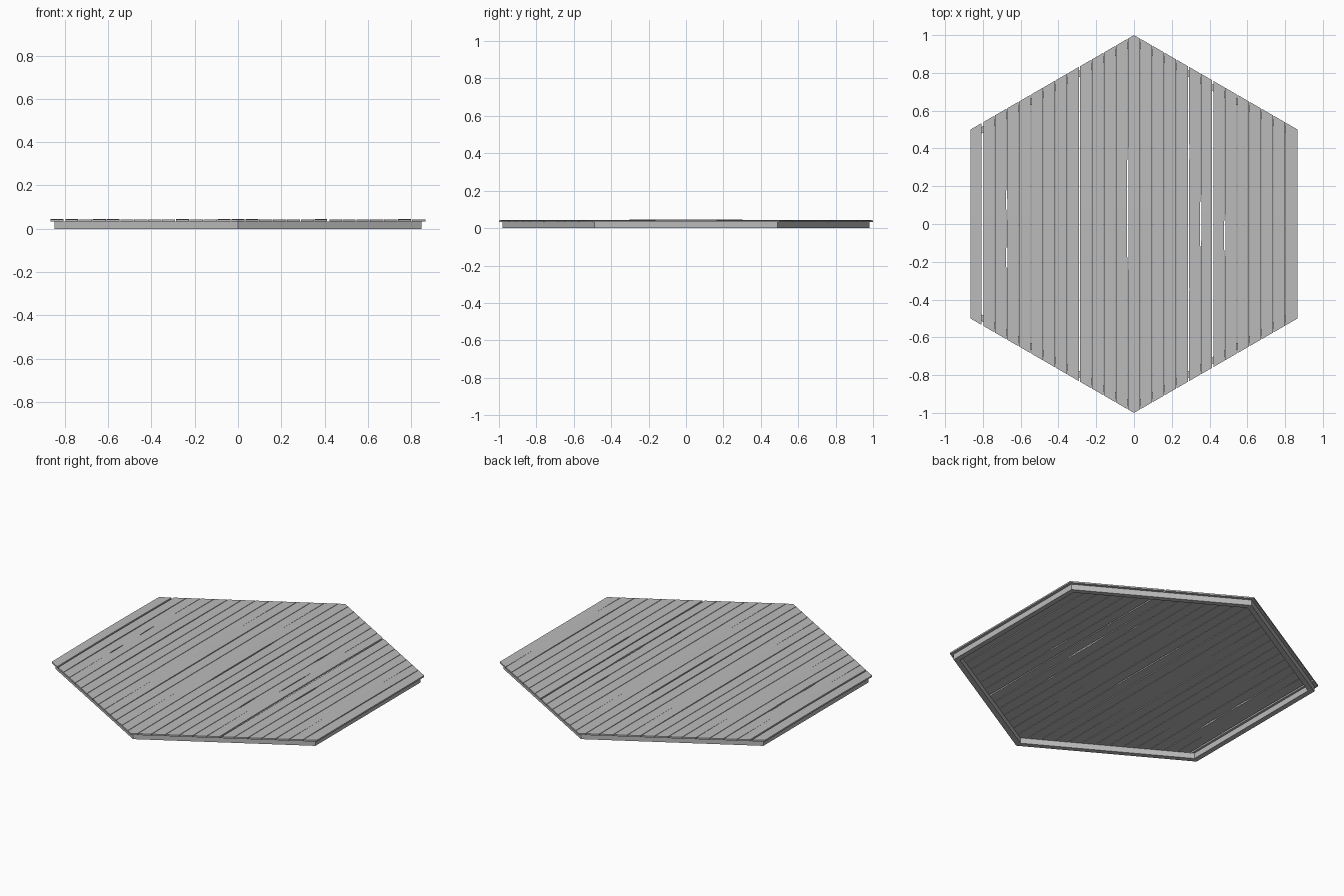
import bpy, bmesh, math, random

if "Cube" in bpy.data.objects:
    bpy.data.objects.remove(bpy.data.objects["Cube"], do_unlink=True)

random.seed(4)
APOTHEM = math.sqrt(3) / 2
PLANKS = 27
PITCH = 2 * APOTHEM / PLANKS
DECK_Z, DECK_TOP = 0.033, 0.042
ROWS = 24

grey = bpy.data.materials.new("plain grey")
grey.use_nodes = True
colour = (0.5, 0.5, 0.5, 1)
grey.diffuse_color = colour
grey.node_tree.nodes["Principled BSDF"].inputs["Base Color"].default_value = colour


def finish(bm, name):
    bmesh.ops.recalc_face_normals(bm, faces=bm.faces)
    mesh = bpy.data.meshes.new(name)
    bm.to_mesh(mesh)
    bm.free()
    mesh.materials.append(grey)
    obj = bpy.data.objects.new(name, mesh)
    bpy.context.collection.objects.link(obj)
    return obj


# Joints between boards: wide ones run the full length, worn ones open part way
wide = {1: 0.010, 20: 0.010}
worn = {3: [(0.10, 0.05), (-0.18, 0.04)], 13: [(0.08, 0.27)],
        18: [(0.36, 0.05), (-0.33, 0.05)], 19: [(0.01, 0.12)], 21: [(-0.07, 0.08)]}


def half_gap(joint, y):
    if joint in (0, PLANKS):
        return 0
    gap = wide.get(joint, 0.003)
    for centre, reach in worn.get(joint, []):
        if abs(y - centre) < reach:
            gap = 0.008
    return gap / 2


def reach_y(x):
    return 1 - abs(x) / math.sqrt(3)


# Deck boards, mitred to the hexagon, a few slightly crowned
def plank(i):
    left, right = -APOTHEM + i * PITCH, -APOTHEM + (i + 1) * PITCH
    crown = 0.003 if random.random() < 0.25 else 0
    bm = bmesh.new()
    rows = []
    for r in range(ROWS + 1):
        t = 2 * r / ROWS - 1
        y = t * reach_y((left + right) / 2)
        a, b = left + half_gap(i, y), right - half_gap(i + 1, y)
        lift = crown * (1 - t * t)
        rows.append([bm.verts.new((x, t * reach_y(x), DECK_Z + lift))
                     for x in (a, (a + b) / 2, b)])
    faces = [bm.faces.new((p[c], p[c + 1], q[c + 1], q[c]))
             for p, q in zip(rows, rows[1:]) for c in (0, 1)]
    top = bmesh.ops.extrude_face_region(bm, geom=faces, use_keep_orig=True)["geom"]
    for v in top:
        if isinstance(v, bmesh.types.BMVert):
            v.co.z += DECK_TOP - DECK_Z
    finish(bm, f"deck_plank_{i + 1}")


for i in range(PLANKS):
    plank(i)


# Supporting frame: six mitred beams under the rim
def beam(i, outer=0.98, inner=0.945):
    bm = bmesh.new()
    corners = [(r, math.radians(30 + 60 * k))
               for r, k in ((outer, i), (outer, i + 1), (inner, i + 1), (inner, i))]
    base = [bm.verts.new((r * math.cos(a), r * math.sin(a), 0)) for r, a in corners]
    top = [bm.verts.new((v.co.x, v.co.y, DECK_Z)) for v in base]
    bm.faces.new(base)
    bm.faces.new(top)
    for k in range(4):
        n = (k + 1) % 4
        bm.faces.new((base[k], base[n], top[n], top[k]))
    finish(bm, f"frame_beam_{i + 1}")


for i in range(6):
    beam(i)
